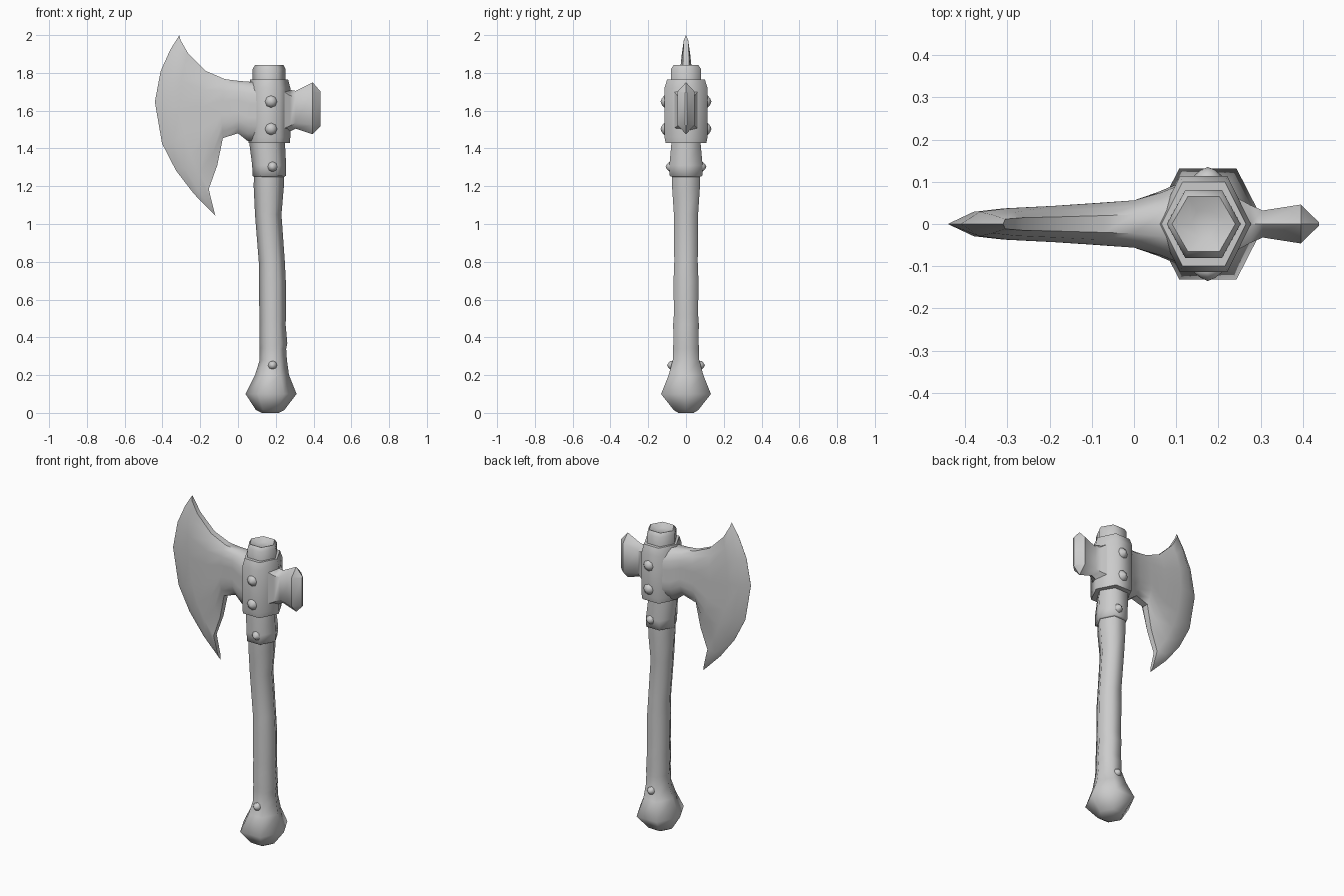
import bpy, bmesh
from math import cos, sin, pi, radians

cube = bpy.data.objects.get("Cube")
if cube:
    bpy.data.objects.remove(cube, do_unlink=True)

grey = bpy.data.materials.new("plain_grey")
grey.use_nodes = True
grey.diffuse_color = (0.6, 0.6, 0.6, 1)
grey.node_tree.nodes["Principled BSDF"].inputs["Base Color"].default_value = (0.6, 0.6, 0.6, 1)


def loft(name, rings, angle=70):
    """Skin a list of equally long closed rings, capping both ends."""
    bm = bmesh.new()
    loops = [[bm.verts.new(p) for p in ring] for ring in rings]
    n = len(loops[0])
    for a, b in zip(loops, loops[1:]):
        for i in range(n):
            j = (i + 1) % n
            bm.faces.new((a[i], a[j], b[j], b[i]))
    bm.faces.new(loops[0])
    bm.faces.new(loops[-1])
    bmesh.ops.remove_doubles(bm, verts=bm.verts, dist=0.0005)
    bmesh.ops.recalc_face_normals(bm, faces=bm.faces)
    mesh = bpy.data.meshes.new(name)
    bm.to_mesh(mesh)
    bm.free()
    mesh.materials.append(grey)
    obj = bpy.data.objects.new(name, mesh)
    bpy.context.collection.objects.link(obj)
    bpy.ops.object.select_all(action='DESELECT')
    obj.select_set(True)
    bpy.context.view_layer.objects.active = obj
    bpy.ops.object.shade_smooth_by_angle(angle=radians(angle))
    return obj


def hexagon(z, cx, rx, half_y):
    """Six-sided ring: corners on the x axis, flats towards front and back."""
    return [(cx + rx * cos(i * pi / 3), half_y / sin(pi / 3) * sin(i * pi / 3), z)
            for i in range(6)]


def hex_column(name, profile, angle=70):
    return loft(name, [hexagon(*p) for p in profile], angle)


# Handle with flared pommel: height, centre x, x radius, half depth
hex_column("handle", [
    (0.0, 0.17, 0.045, 0.04), (0.015, 0.17, 0.075, 0.065),
    (0.1, 0.175, 0.135, 0.132), (0.2, 0.18, 0.09, 0.092),
    (0.28, 0.187, 0.072, 0.07), (0.34, 0.185, 0.07, 0.07),
    (0.37, 0.187, 0.074, 0.066), (0.47, 0.183, 0.069, 0.068),
    (0.52, 0.184, 0.071, 0.064), (0.7, 0.182, 0.071, 0.066),
    (0.8, 0.179, 0.069, 0.062), (1.05, 0.16, 0.07, 0.064),
    (1.2, 0.163, 0.08, 0.074), (1.3, 0.165, 0.08, 0.075)])

# Collar below the head
hex_column("collar", [
    (1.25, 0.165, 0.08, 0.075), (1.255, 0.165, 0.088, 0.086),
    (1.31, 0.165, 0.09, 0.088), (1.42, 0.155, 0.094, 0.078), (1.46, 0.155, 0.094, 0.078)])

# Socket and the handle end above it
hex_column("head_socket", [
    (1.43, 0.165, 0.11, 0.108), (1.46, 0.165, 0.112, 0.114),
    (1.72, 0.165, 0.112, 0.114), (1.765, 0.165, 0.1, 0.1)])
hex_column("handle_top", [
    (1.74, 0.165, 0.088, 0.08), (1.82, 0.165, 0.087, 0.08),
    (1.842, 0.165, 0.075, 0.065), (1.825, 0.165, 0.03, 0.03)])

# Blade: each station has top x,z, bottom x,z, forward bulge, half thickness
stations = [
    (0.13, 1.75, 0.11, 1.44, 0.0, 0.1),
    (0.07, 1.752, 0.05, 1.44, 0.0, 0.075),
    (0.0, 1.758, 0.0, 1.48, 0.0, 0.056),
    (-0.07, 1.767, -0.08, 1.455, 0.01, 0.05),
    (-0.17, 1.81, -0.11, 1.31, 0.045, 0.043),
    (-0.265, 1.905, -0.155, 1.185, 0.09, 0.037),
    (-0.305, 1.975, -0.128, 1.075, 0.15, 0.029),
    (-0.31, 2.0, -0.12, 1.045, 0.215, 0.0004)]
steps = [0, 0.08, 0.2, 0.37, 0.6, 0.75, 0.88, 1]


def blade_ring(tx, tz, bx, bz, bulge, half):
    front, back = [], []
    for t in steps:
        x = tx + (bx - tx) * t - bulge * 4 * t * (1 - t)
        z = tz + (bz - tz) * t
        y = half * (0.4 if t in (0, 1) else 0.75 if t in (0.08, 0.88) else 1)
        front.append((x, -y, z))
        back.append((x, y, z))
    return front + back[::-1]


loft("blade", [blade_ring(*s) for s in stations], 50)


# Hammer poll: x, half thickness, top, bottom, corner height
def poll_ring(x, half, top, bottom, corner):
    return [(x, 0, top), (x, half, top - corner), (x, half, bottom + corner),
            (x, 0, bottom), (x, -half, bottom + corner), (x, -half, top - corner)]


loft("poll", [poll_ring(*p) for p in [
    (0.23, 0.07, 1.74, 1.47, 0.03), (0.275, 0.045, 1.71, 1.49, 0.03),
    (0.305, 0.032, 1.705, 1.505, 0.03), (0.395, 0.046, 1.75, 1.475, 0.05),
    (0.438, 0.004, 1.7, 1.52, 0.004)]], 45)


# Pointed studs, mirrored front and back
def stud(name, x, z, radius, base, tip):
    for side, sign in (("front", -1), ("back", 1)):
        rings = []
        for scale, depth in ((1, 0), (1, 0.35), (0.55, 0.75), (0.01, 1)):
            y = sign * (base + (tip - base) * depth)
            rings.append([(x + radius * scale * cos(i * pi / 4), y,
                           z + radius * scale * sin(i * pi / 4)) for i in range(8)])
        loft(f"{name}_{side}", rings)


stud("upper_head_stud", 0.175, 1.648, 0.032, 0.105, 0.135)
stud("lower_head_stud", 0.175, 1.503, 0.032, 0.105, 0.135)
stud("collar_stud", 0.183, 1.303, 0.027, 0.075, 0.108)
stud("pommel_stud", 0.183, 0.252, 0.024, 0.07, 0.1)
